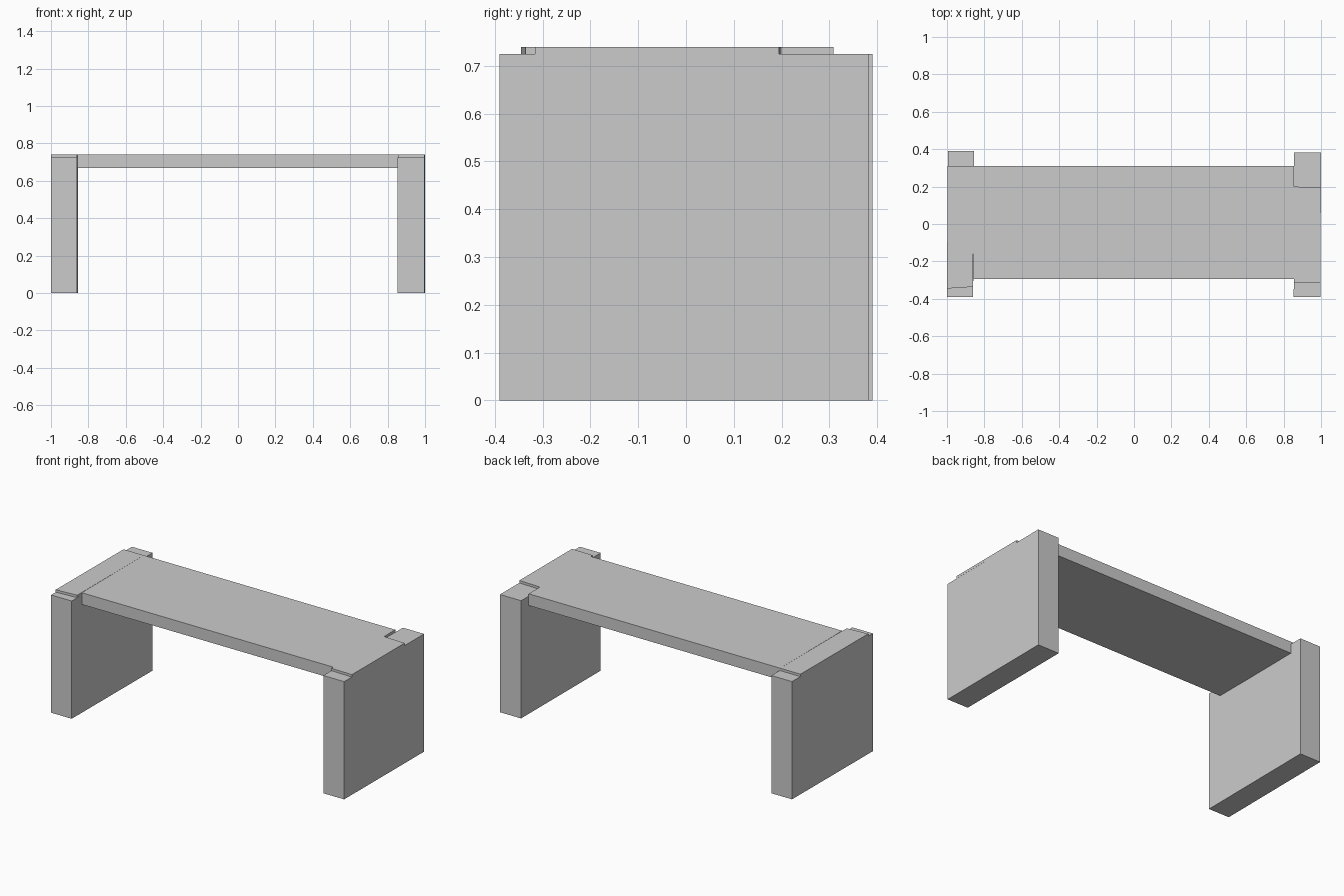
import bpy
import bmesh

if "Cube" in bpy.data.objects:
    bpy.data.objects.remove(bpy.data.objects["Cube"])


def prism(name, outline, z0, z1):
    """Extrude a counter-clockwise plan outline from z0 to z1."""
    bm = bmesh.new()
    base = bm.faces.new([bm.verts.new((x, y, z0)) for x, y in outline])
    ext = bmesh.ops.extrude_face_region(bm, geom=[base], use_keep_orig=True)
    for v in ext["geom"]:
        if isinstance(v, bmesh.types.BMVert):
            v.co.z = z1
    bmesh.ops.recalc_face_normals(bm, faces=bm.faces)
    mesh = bpy.data.meshes.new(name)
    bm.to_mesh(mesh)
    bm.free()
    obj = bpy.data.objects.new(name, mesh)
    bpy.context.collection.objects.link(obj)
    return obj


LEG_TOP, TOP, UNDERSIDE = 0.725, 0.74, 0.668

# Slab legs, very slightly askew in plan
prism("left_leg", [(-1, -0.39), (-0.86, -0.39), (-0.855, 0.39), (-0.995, 0.39)], 0, LEG_TOP)
prism("right_leg", [(0.854, -0.39), (0.996, -0.39), (1, 0.382), (0.856, 0.382)], 0, LEG_TOP)

# Thick bench top spanning between the legs
prism("bench_top", [(-0.858, -0.294), (0.855, -0.294), (0.855, 0.309), (-0.858, 0.309)],
      UNDERSIDE, TOP)

# Thin lapped ends of the top resting on the legs
prism("left_lap", [(-1, -0.345), (-0.86, -0.336), (-0.858, 0.309), (-0.996, 0.309)],
      LEG_TOP, TOP)
prism("right_lap", [(0.855, -0.312), (0.997, -0.316), (0.999, 0.195), (0.855, 0.2)],
      LEG_TOP, TOP)
